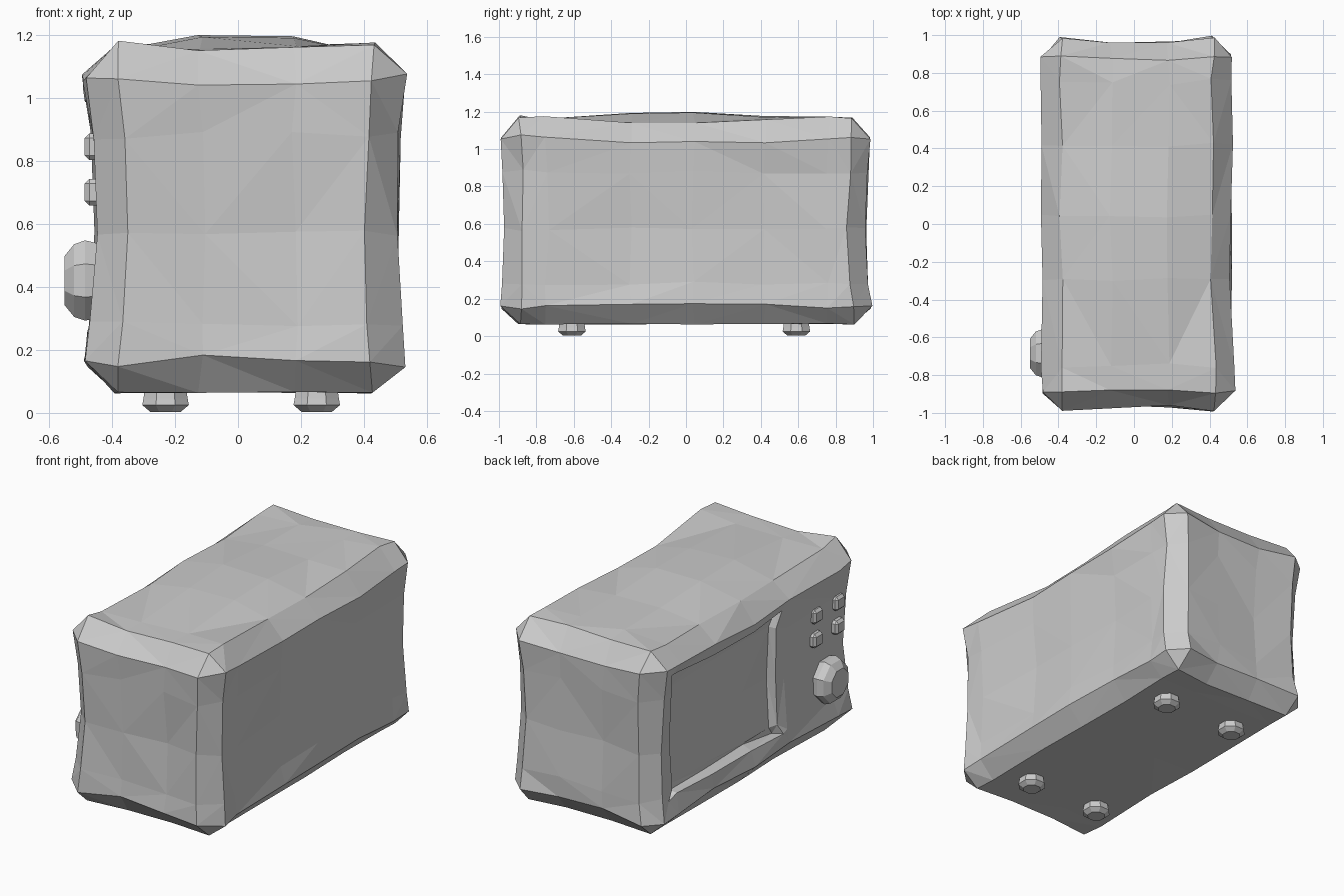
import bpy, bmesh, math, random
from mathutils import Matrix, Vector

if "Cube" in bpy.data.objects:
    bpy.data.objects.remove(bpy.data.objects["Cube"])

random.seed(4)


def finish(bm, name):
    bmesh.ops.recalc_face_normals(bm, faces=bm.faces)
    me = bpy.data.meshes.new(name)
    bm.to_mesh(me)
    bm.free()
    ob = bpy.data.objects.new(name, me)
    bpy.context.collection.objects.link(ob)
    return ob


def box(size, centre):
    bm = bmesh.new()
    bmesh.ops.create_cube(bm, size=1)
    bmesh.ops.scale(bm, vec=size, verts=bm.verts)
    bmesh.ops.translate(bm, vec=centre, verts=bm.verts)
    return bm


def chamfer(bm, width):
    bmesh.ops.bevel(bm, geom=bm.edges[:], offset=width, offset_type='OFFSET',
                    segments=1, profile=0.5, affect='EDGES')


def lathe(name, profile, sides, matrix):
    # closed faceted solid from (radius, height) rings
    bm = bmesh.new()
    rings = [[bm.verts.new((r * math.cos((i + .5) * math.tau / sides),
                            r * math.sin((i + .5) * math.tau / sides), h))
              for i in range(sides)] for r, h in profile]
    for a, b in zip(rings, rings[1:]):
        for i in range(sides):
            j = (i + 1) % sides
            bm.faces.new((a[i], a[j], b[j], b[i]))
    bm.faces.new(rings[0][::-1])
    bm.faces.new(rings[-1])
    bmesh.ops.transform(bm, matrix=matrix, verts=bm.verts)
    return finish(bm, name)


# oven body: chamfered box, cut into a loose grid
bm = box((1.00, 1.98, 1.10), (0.015, 0, 0.615))
chamfer(bm, 0.10)
for axis, cuts in enumerate(((-.12, .18), (-.76, -.30, .04, .42, .76), (.28, .57, .88))):
    for c in cuts:
        co, no = Vector(), Vector()
        co[axis], no[axis] = c, 1
        bmesh.ops.bisect_plane(bm, geom=bm.verts[:] + bm.edges[:] + bm.faces[:],
                               plane_co=co, plane_no=no)

# recessed door window on the -x side
bm.normal_update()
door = [f for f in bm.faces
        if f.normal.x < -.9 and f.calc_center_median().y > -.30]
bmesh.ops.inset_region(bm, faces=door, thickness=0.08, depth=0)
bmesh.ops.translate(bm, vec=(0, 0, .03), verts=list({v for f in door for v in f.verts}))
bmesh.ops.inset_region(bm, faces=door, thickness=0.015, depth=-0.05)

# hand-hewn deformation: pinched waist, domed top, wobbly edges
for v in bm.verts:
    x, y, z = v.co
    u = min(1, abs(x - .015) / .40)
    s = min(1, abs(y) / .89)
    w = min(1, abs(z - .6) / .46)
    corner = u * u * s * s
    pinch = .08 if x < 0 else .05
    flare = .035 if x > 0 and y < -.6 else .008
    v.co.x = x * (1 - pinch * (1 - w * w)) * (1 + flare * s * s)
    v.co.y = y * (1 - .025 * (1 - w * w) - .025 * (1 - u * u))
    if z > 1.1:
        v.co.z = 1.15 + .045 * (1 - u * u) * (1 - s * s) + .022 * corner
    elif z > 1.0:
        v.co.z -= .025 * (1 - corner)
    elif .1 < z < .2:
        v.co.z += .015 - .025 * corner
    flat = .25 if z < .1 else 1
    v.co += Vector((random.uniform(-.01, .01), random.uniform(-.01, .01),
                    random.uniform(-.012, .012) * flat))
bmesh.ops.triangulate(bm, faces=bm.faces[:])
finish(bm, "oven_body")

# control knob and buttons
lathe("control_knob", [(.125, 0), (.138, .05), (.125, .085), (.085, .115)], 8,
      Matrix.Translation((-.435, -.685, .42)) @ Matrix.Rotation(-math.pi / 2, 4, 'Y'))
for y in (-.58, -.79):
    for z in (.845, .70):
        bm = box((.07, .085, .085), (-.452, y, z))
        chamfer(bm, .015)
        finish(bm, "button")

# feet
for x in (-.23, .25):
    for y in (-.61, .59):
        lathe("foot", [(.052, .003), (.08, .025), (.076, .045), (.066, .11)], 8,
              Matrix.Translation((x, y, 0)))
